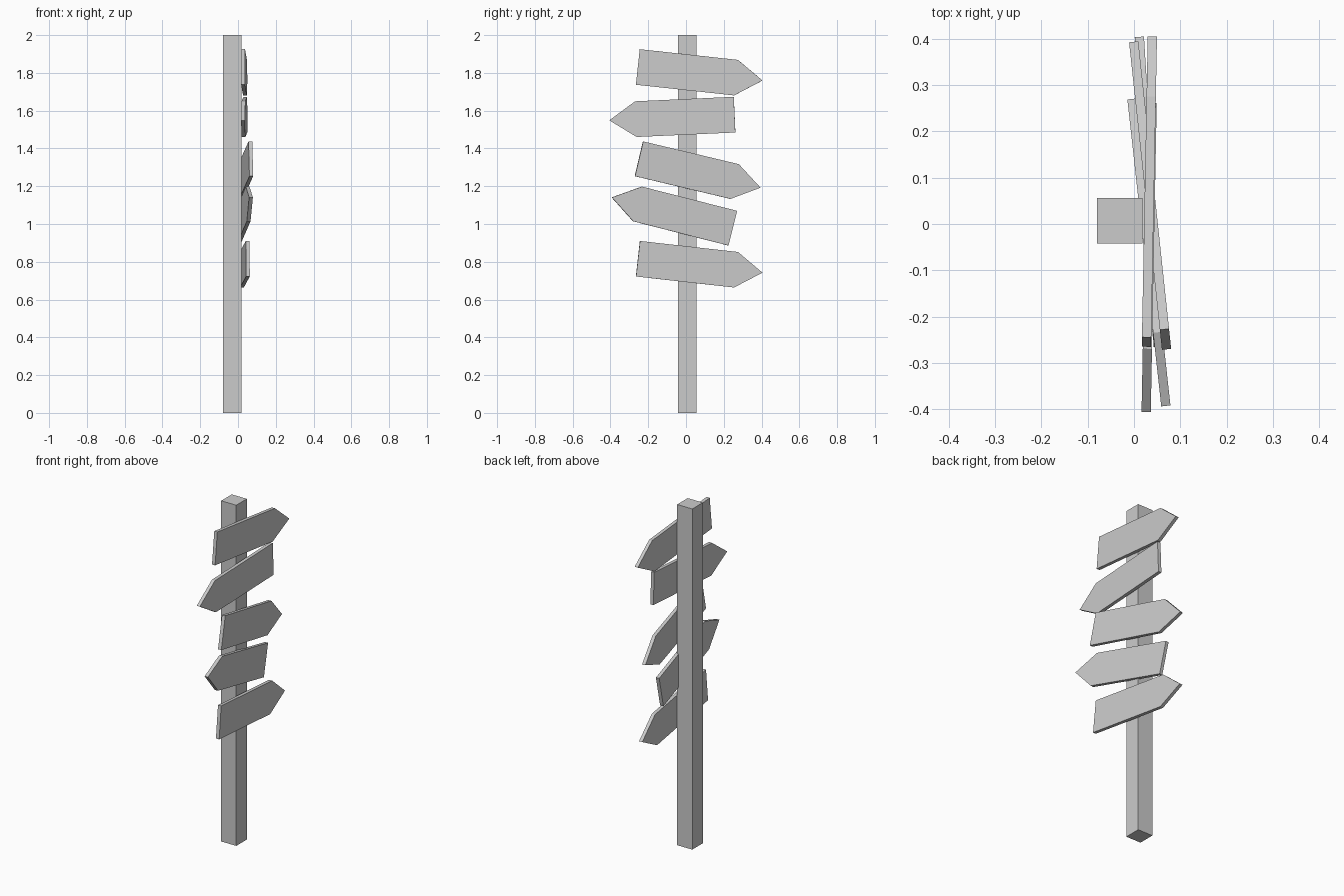
import bpy
import bmesh
from math import radians

if "Cube" in bpy.data.objects:
    bpy.data.objects.remove(bpy.data.objects["Cube"])

BODY, HEIGHT, TIP, THICK = 0.523, 0.189, 0.141, 0.02


def make_object(name, bm):
    bmesh.ops.recalc_face_normals(bm, faces=bm.faces)
    mesh = bpy.data.meshes.new(name)
    bm.to_mesh(mesh)
    bm.free()
    obj = bpy.data.objects.new(name, mesh)
    bpy.context.collection.objects.link(obj)
    return obj


def prism(name, outline, x0, x1):
    """Extrude a (y, z) outline along x."""
    bm = bmesh.new()
    face = bm.faces.new([bm.verts.new((x0, y, z)) for y, z in outline])
    ext = bmesh.ops.extrude_face_region(bm, geom=[face])
    verts = [v for v in ext["geom"] if isinstance(v, bmesh.types.BMVert)]
    bmesh.ops.translate(bm, verts=verts, vec=(x1 - x0, 0, 0))
    return make_object(name, bm)


# Square post
prism("post", [(-0.042, 0), (0.056, 0), (0.056, 2), (-0.042, 2)], -0.08, 0.018)

# Arrow boards: pointing side, centre (x, y, z), tilt and yaw in degrees
boards = [
    (1, (0.032, 0.005, 1.803), -6.2, -1.1),
    (-1, (0.034, -0.004, 1.567), 2.6, -1.1),
    (1, (0.041, 0.004, 1.285), -13.3, 6.1),
    (-1, (0.026, -0.005, 1.042), -14.2, 6.3),
    (1, (0.036, 0.005, 0.787), -6.4, 3.5),
]
b, h = BODY / 2, HEIGHT / 2
for i, (side, centre, tilt, yaw) in enumerate(boards, 1):
    outline = [(-b, -h), (b, -h), (b + TIP, 0), (b, h), (-b, h)]
    board = prism(f"arrow_board_{i}", [(side * y, z) for y, z in outline],
                  -THICK / 2, THICK / 2)
    board.location = centre
    board.rotation_euler = (radians(tilt), 0, radians(yaw))
